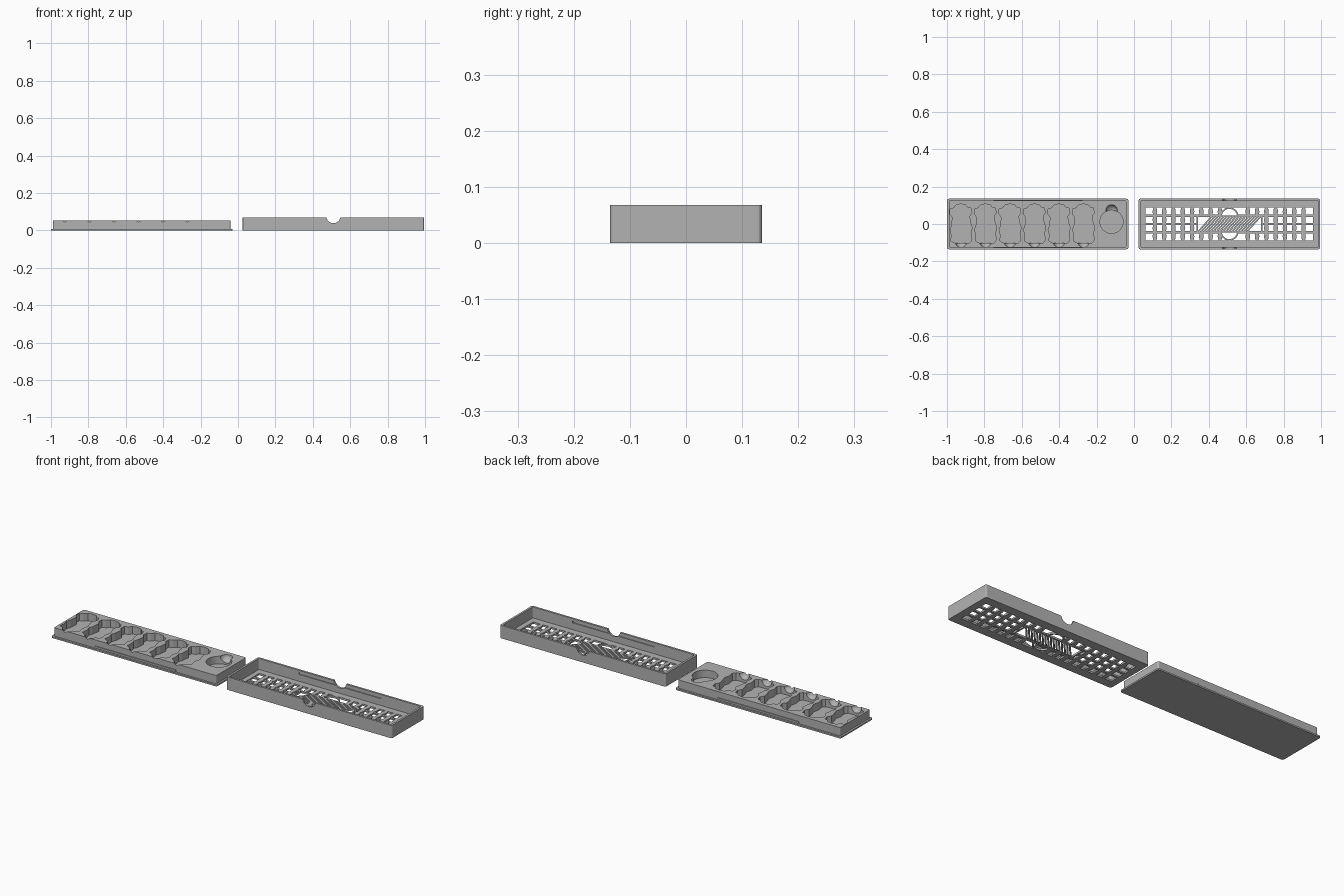
import bpy, bmesh, math
from mathutils import Matrix

if "Cube" in bpy.data.objects:
    bpy.data.objects.remove(bpy.data.objects["Cube"])

grey = bpy.data.materials.new("plain grey")
grey.use_nodes = True
grey.diffuse_color = (0.45, 0.45, 0.45, 1)
grey.node_tree.nodes["Principled BSDF"].inputs["Base Color"].default_value = (0.45, 0.45, 0.45, 1)


def finish(name, bm):
    bmesh.ops.recalc_face_normals(bm, faces=bm.faces)
    mesh = bpy.data.meshes.new(name)
    bm.to_mesh(mesh)
    bm.free()
    mesh.materials.append(grey)
    obj = bpy.data.objects.new(name, mesh)
    bpy.context.collection.objects.link(obj)
    return obj


def add_prism(bm, points, z0, z1):
    verts = [bm.verts.new((x, y, z0)) for x, y in points]
    face = bm.faces.new(verts)
    top = bmesh.ops.extrude_face_region(bm, geom=[face])["geom"]
    moved = [v for v in top if isinstance(v, bmesh.types.BMVert)]
    bmesh.ops.translate(bm, verts=moved, vec=(0, 0, z1 - z0))


def prism(name, points, z0, z1):
    bm = bmesh.new()
    add_prism(bm, points, z0, z1)
    return finish(name, bm)


def rect(x0, x1, y0, y1):
    return [(x0, y0), (x1, y0), (x1, y1), (x0, y1)]


def oval(cx, cy, rx, ry, n=32):
    return [(cx + rx * math.cos(i * math.tau / n), cy + ry * math.sin(i * math.tau / n)) for i in range(n)]


def rounded(x0, x1, y0, y1, r):
    pts = []
    for cx, cy, start in ((x1 - r, y1 - r, 0), (x0 + r, y1 - r, 1), (x0 + r, y0 + r, 2), (x1 - r, y0 + r, 3)):
        for i in range(5):
            a = (start + i / 4) * math.pi / 2
            pts.append((cx + r * math.cos(a), cy + r * math.sin(a)))
    return pts


def ball(x, y, z, r):
    bm = bmesh.new()
    bmesh.ops.create_uvsphere(bm, u_segments=24, v_segments=16, radius=r, matrix=Matrix.Translation((x, y, z)))
    return finish("scoop_cutter", bm)


def cut(obj, cutter, operation="DIFFERENCE"):
    mod = obj.modifiers.new("cut", "BOOLEAN")
    mod.operation, mod.solver, mod.object = operation, "EXACT", cutter
    bpy.context.view_layer.update()
    mesh = bpy.data.meshes.new_from_object(obj.evaluated_get(bpy.context.evaluated_depsgraph_get()))
    obj.modifiers.clear()
    obj.data = mesh
    bpy.data.objects.remove(cutter)


# Tray: flange, raised body and snap ridges
prism("tray_flange", rounded(-1, -0.03, -0.135, 0.135, 0.01), 0, 0.008)
tray = prism("tray_body", rounded(-0.99, -0.04, -0.125, 0.125, 0.008), 0.004, 0.052)
for side, y in (("front", -0.125), ("back", 0.125)):
    prism(side + "_snap_ridge", rect(-0.75, -0.275, y - 0.004, y + 0.004), 0.012, 0.02)

# Six shaped pockets, each with a thumb scoop
outline = [(-0.032, -0.102), (0.032, -0.102), (0.046, -0.1), (0.058, -0.085), (0.052, -0.05),
           (0.06, -0.02), (0.05, 0.01), (0.045, 0.04), (0.058, 0.06), (0.052, 0.085), (0.035, 0.088),
           (0.025, 0.102), (0, 0.107), (-0.025, 0.102), (-0.04, 0.085), (-0.058, 0.08),
           (-0.06, 0.055), (-0.045, 0.035), (-0.05, -0.01), (-0.058, -0.03), (-0.05, -0.06), (-0.054, -0.09)]
for i in range(6):
    cx = -0.925 + i * 0.131
    cut(tray, prism("pocket_cutter", [(cx + x, y) for x, y in outline], 0.012, 0.08))
    cut(tray, ball(cx, -0.097, 0.055, 0.03))

# Round pocket with its scoop
cut(tray, prism("round_cutter", oval(-0.12, 0.012, 0.062, 0.062), 0.012, 0.08))
cut(tray, ball(-0.12, 0.072, 0.052, 0.031))

# Lid: open shell with a window in its floor
lid = prism("lid_shell", rounded(0.025, 0.995, -0.135, 0.135, 0.008), 0, 0.068)
cut(lid, prism("cavity_cutter", rounded(0.036, 0.984, -0.124, 0.124, 0.005), 0.01, 0.1))
cut(lid, prism("window_cutter", rect(0.062, 0.956, -0.088, 0.088), -0.02, 0.05))
for y in (-0.124, 0.124):
    cut(lid, prism("groove_cutter", rect(0.27, 0.75, y - 0.005, y + 0.005), 0.046, 0.056))

# Half-round thumb notches through both long walls
bm = bmesh.new()
bmesh.ops.create_cone(bm, cap_ends=True, segments=32, radius1=0.038, radius2=0.038, depth=0.4,
                      matrix=Matrix.Translation((0.51, 0, 0.076)) @ Matrix.Rotation(math.pi / 2, 4, "X"))
cut(lid, finish("notch_cutter", bm))

# Lattice of rails and lens-shaped uprights, left open around the centre
pitch, row = 0.894 / 18, 0.044
bm = bmesh.new()
for j in (-1, 0, 1):
    for x0, x1 in ((0.058, 0.335), (0.685, 0.96)) if j == 0 else ((0.058, 0.46), (0.56, 0.96)):
        add_prism(bm, rect(x0, x1, j * row - 0.006, j * row + 0.006), 0, 0.008)
for i in range(1, 18):
    x = 0.062 + i * pitch
    for j in range(4):
        y = (j - 1.5) * row
        if abs(y) < row and 0.335 < x < 0.685 or abs(x - 0.51) < 0.05:
            continue
        add_prism(bm, oval(x, y, 0.012, 0.026, 16), 0, 0.01)
finish("lid_lattice", bm)

# Arched rims around the two centre openings
bm = bmesh.new()
for s in (-1, 1):
    for i in range(12):
        a, b = i * math.pi / 12, (i + 1) * math.pi / 12
        add_prism(bm, [(0.51 + r * math.cos(t), s * (0.04 + r * math.sin(t)))
                       for r, t in ((0.041, a), (0.049, a), (0.049, b), (0.041, b))], 0, 0.01)
finish("centre_rims", bm)

# Centre panel of slanted slats between two rails
bm = bmesh.new()
for y in (-0.042, 0.042):
    add_prism(bm, rect(0.335, 0.685, y - 0.004, y + 0.004), 0, 0.01)
for i in range(17):
    x = 0.337 + i * 0.0163
    add_prism(bm, [(x, -0.042), (x + 0.011, -0.042), (x + 0.086, 0.042), (x + 0.075, 0.042)], 0, 0.01)
for x in (0.338, 0.682):
    add_prism(bm, rect(x - 0.004, x + 0.004, -0.044, 0.044), 0, 0.01)
finish("centre_slats", bm)
